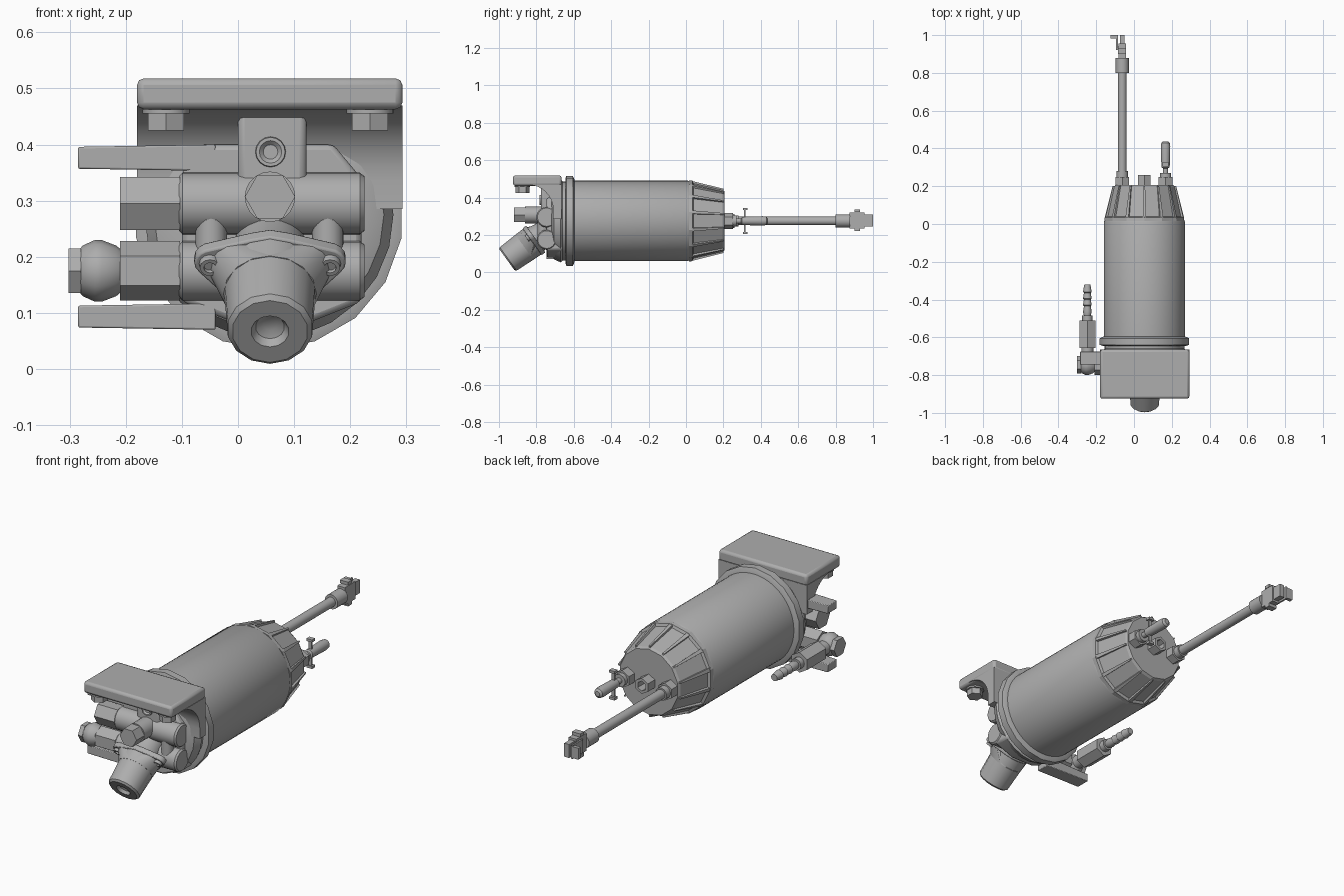
import bpy, bmesh, math
from mathutils import Vector

cube = bpy.data.objects.get("Cube")
if cube:
    bpy.data.objects.remove(cube, do_unlink=True)

grey = bpy.data.materials.new("plain grey")
grey.use_nodes = True
COLOUR = (0.42, 0.42, 0.42, 1)
grey.diffuse_color = COLOUR
grey.node_tree.nodes["Principled BSDF"].inputs["Base Color"].default_value = COLOUR

CX, CZ = 0.055, 0.275            # main axis of the canister
X, Y, Z = Vector((1, 0, 0)), Vector((0, 1, 0)), Vector((0, 0, 1))


def finish(name, bm, bevel=0, smooth=True):
    bmesh.ops.recalc_face_normals(bm, faces=bm.faces)
    mesh = bpy.data.meshes.new(name)
    bm.to_mesh(mesh)
    bm.free()
    ob = bpy.data.objects.new(name, mesh)
    bpy.context.collection.objects.link(ob)
    mesh.materials.append(grey)
    if bevel:
        mod = ob.modifiers.new("soft edges", 'BEVEL')
        mod.width, mod.segments, mod.limit_method = bevel, 2, 'ANGLE'
    if smooth:
        bpy.ops.object.select_all(action='DESELECT')
        ob.select_set(True)
        bpy.context.view_layer.objects.active = ob
        bpy.ops.object.shade_smooth_by_angle(angle=math.radians(32))
    return ob


def lathe(name, origin, axis, profile, sides=32, turn=0.0, smooth=True):
    """Revolve (distance, radius) pairs about an axis."""
    axis = Vector(axis).normalized()
    side = axis.cross(X if abs(axis.x) < 0.9 else Z).normalized()
    up = side.cross(axis)
    bm = bmesh.new()
    rings = []
    for t, r in profile:
        ring = []
        for i in range(sides):
            a = math.tau * i / sides + turn
            ring.append(bm.verts.new(Vector(origin) + axis * t
                                     + (side * math.cos(a) + up * math.sin(a)) * r))
        rings.append(ring)
    for a, b in zip(rings, rings[1:]):
        for i in range(sides):
            j = (i + 1) % sides
            bm.faces.new((a[i], a[j], b[j], b[i]))
    bm.faces.new(rings[0])
    bm.faces.new(rings[-1])
    return finish(name, bm, smooth=smooth)


def rod(name, origin, axis, length, r, sides=20, turn=0.0):
    return lathe(name, origin, axis, [(0, r), (length, r)], sides, turn, sides > 8)


def hull(name, points, bevel=0):
    bm = bmesh.new()
    for p in points:
        bm.verts.new(p)
    res = bmesh.ops.convex_hull(bm, input=bm.verts)
    bmesh.ops.delete(bm, geom=[v for v in bm.verts if not v.link_faces], context='VERTS')
    bmesh.ops.dissolve_limit(bm, angle_limit=0.02, verts=bm.verts, edges=bm.edges)
    return finish(name, bm, bevel)


def box(name, lo, hi, bevel=0):
    return hull(name, [(x, y, z) for x in (lo[0], hi[0]) for y in (lo[1], hi[1])
                       for z in (lo[2], hi[2])], bevel)


def prism_x(name, outline, x0, x1, bevel=0):
    """Extrude a (y, z) outline along x."""
    bm = bmesh.new()
    ends = [[bm.verts.new((x, y, z)) for y, z in outline] for x in (x0, x1)]
    for end in ends:
        bm.faces.new(end)
    for i in range(len(outline)):
        j = (i + 1) % len(outline)
        bm.faces.new((ends[0][i], ends[0][j], ends[1][j], ends[1][i]))
    return finish(name, bm, bevel)


# Canister, rolled flange and head disc
lathe("canister", (CX, 0, CZ), Y, [(-0.61, 0.215), (0.01, 0.215), (0.02, 0.21)], 64)
lathe("canister_flange", (CX, 0, CZ), Y,
      [(-0.645, 0.225), (-0.64, 0.24), (-0.605, 0.24), (-0.595, 0.218)], 18)
lathe("head_disc", (CX, 0, CZ), Y,
      [(-0.72, 0.17), (-0.705, 0.205), (-0.67, 0.222), (-0.66, 0.212), (-0.64, 0.212)], 24)

# End cap with tapered ribs
lathe("end_cap", (CX, 0, CZ), Y, [(0.015, 0.217), (0.035, 0.215), (0.04, 0.202),
                                  (0.195, 0.166), (0.206, 0.158)], 14, smooth=False)
for i in range(14):
    a = math.tau * (i + 0.5) / 14
    out = Vector((math.cos(a), 0, math.sin(a)))
    tan = Vector((-out.z, 0, out.x))
    hull("cap_rib", [Vector((CX, y, CZ)) + out * r + tan * w * s for s in (-1, 1)
                     for y, r, w in ((0.03, 0.18, 0.009), (0.03, 0.214, 0.009),
                                     (0.2, 0.15, 0.004), (0.2, 0.172, 0.004))])

# Drain boss on the end cap, with a hollow socket
lathe("drain_boss", (CX, 0.2, CZ), Y, [(0, 0.038), (0.06, 0.038), (0.06, 0.024), (0.01, 0.024)],
      6, smooth=False)

# Long sensor pipe with its connector
PX = -0.062
rod("pipe_nut", (PX, 0.2, CZ), Y, 0.05, 0.042, 6)
rod("pipe_collar", (PX, 0.25, CZ), Y, 0.03, 0.03)
rod("sensor_pipe", (PX, 0.2, CZ), Y, 0.62, 0.023)
rod("pipe_sleeve", (PX, 0.8, CZ), Y, 0.078, 0.035)
box("connector_body", (PX - 0.02, 0.875, 0.235), (PX + 0.02, 0.955, 0.32))
box("connector_tip", (PX - 0.013, 0.95, 0.245), (PX + 0.013, 1.0, 0.31))
box("connector_latch", (PX - 0.032, 0.92, 0.245), (PX - 0.024, 1.0, 0.31))
box("latch_tab", (PX - 0.063, 0.982, 0.25), (PX - 0.026, 1.0, 0.305))
for z in (0.22, 0.322):
    box("connector_rail", (PX - 0.024, 0.9, z), (PX + 0.02, 0.93, z + 0.015))
box("latch_bridge", (PX - 0.03, 0.92, 0.26), (PX, 0.94, 0.295))

# Short drain valve with its clip
VX = 0.167
rod("valve_nut", (VX, 0.2, CZ), Y, 0.05, 0.042, 6)
rod("valve_collar", (VX, 0.25, CZ), Y, 0.02, 0.03)
lathe("valve_stem", (VX, 0.26, CZ), Y, [(0, 0.014), (0.035, 0.014), (0.04, 0.022),
                                        (0.15, 0.025), (0.17, 0.022), (0.178, 0.012)], 20)
for s in (-1, 1):
    box("clip_prong", (VX - 0.008, 0.31, CZ + s * 0.02), (VX + 0.008, 0.318, CZ + s * 0.07))
    box("clip_end", (VX - 0.015, 0.305, CZ + s * 0.058), (VX + 0.015, 0.328, CZ + s * 0.07))

# Mounting bracket: top plate curving down into a back wall
box("bracket_plate", (-0.18, -0.925, 0.463), (0.293, -0.665, 0.518), 0.012)
curve = [(-0.71 - 0.14 * (1 - math.sin(a)), 0.335 + 0.135 * math.cos(a))
         for a in (math.pi / 2 * i / 8 for i in range(9))]
for name, x0, x1, low in (("bracket_wall_left", 0.17, 0.293, 0.285),
                          ("bracket_wall_middle", -0.1, 0.17, 0.285),
                          ("bracket_wall_right", -0.18, -0.1, 0.33)):
    prism_x(name, curve + [(-0.71, low), (-0.665, low), (-0.665, 0.47)], x0, x1)
for x in (-0.128, 0.235):
    rod("bracket_washer", (x, -0.875, 0.455), Z, 0.008, 0.042)
    rod("bracket_bolt", (x, -0.875, 0.425), Z, 0.04, 0.037, 6)

# Valve head casting
hull("head_block", [(x, y, z) for x, z in ((-0.1, 0.12), (-0.1, 0.35), (-0.07, 0.4), (0.17, 0.4),
                                          (0.22, 0.34), (0.22, 0.12), (0.12, 0.08), (0, 0.08))
                    for y in (-0.745, -0.66)], 0.01)
box("centre_web", (0, -0.775, 0.28), (0.122, -0.68, 0.47), 0.012)
lathe("web_hole_rim", (0.058, -0.77, 0.387), -Y, [(0, 0.028), (0.012, 0.026), (0.012, 0.02),
                                                  (0.002, 0.01)], 16)
PY = -0.745
for level, z, r in (("upper", 0.295, 0.055), ("lower", 0.175, 0.053)):
    lathe(level + "_port", (-0.105, PY, z), X, [(0, r - 0.006), (0.006, r), (0.322, r),
                                                (0.33, r - 0.006)], 24)
    rod(level + "_port_hex", (-0.21, PY, z), X, 0.107, r, 6, math.pi / 6 * (level == "lower"))
for x in (-0.048, 0.16):
    rod("port_strut", (x, -0.765, 0.17), Z, 0.13, 0.028, 16)
for z0, z1 in ((0.357, 0.396), (0.074, 0.113)):
    hull("side_arm", [(x, y, z) for x, w in ((-0.285, 0), (-0.04, 0.004))
                      for y, z in ((-0.745, z0 - w), (-0.745, z1 + w),
                                   (-0.675, z0 - w), (-0.675, z1 + w))], 0.003)

# Central plug bolt
rod("plug_stem", (0.057, -0.86, 0.307), Y, 0.12, 0.045, 20)
rod("plug_hex", (0.057, -0.92, 0.307), Y, 0.065, 0.045, 6, math.pi / 6)

# Elbow fitting with hose barb
EX, EZ = -0.247, 0.175
lathe("elbow_ring", (-0.285, PY, EZ), X, [(0, 0.035), (0.008, 0.045), (0.03, 0.055),
                                          (0.042, 0.055), (0.068, 0.045), (0.08, 0.035)], 12)
rod("elbow_end_nut", (-0.302, PY, EZ), X, 0.022, 0.046, 6)
rod("elbow_neck", (EX, PY, EZ), Y, 0.1, 0.032, 16)
rod("barb_hex", (EX, -0.657, EZ), Y, 0.145, 0.049, 6)
barb = [(0, 0.027), (0.03, 0.027), (0.03, 0.018)]
for i in range(4):
    t = 0.05 + i * 0.035
    barb += [(t, 0.023), (t + 0.03, 0.018)]
lathe("hose_barb", (EX, -0.515, EZ), Y, barb + [(0.195, 0.016)], 16)

# Tilted priming pump: knob, eared flange and stem
end = Vector((0.057, -0.957, 0.067))
axis = Vector((0, 0.81, 0.585)).normalized()
rise = X.cross(axis)
lathe("pump_knob", end, axis, [(0.02, 0.012), (0.014, 0.026), (0, 0.034), (0, 0.068),
                               (0.008, 0.077), (0.11, 0.082), (0.19, 0.085)], 14)


def disc_points(dx, dr, r, t, count=16):
    c = end + axis * t + X * dx + rise * dr
    return [c + (X * math.cos(math.tau * i / count) + rise * math.sin(math.tau * i / count)) * r
            for i in range(count)]


flange = []
for t in (0.165, 0.19):
    flange += disc_points(0, 0, 0.088, t)
    for s in (-1, 1):
        flange += disc_points(s * 0.105, 0.03, 0.03, t)
hull("pump_flange", flange, 0.004)
hull("pump_shoulder", disc_points(0, 0, 0.083, 0.115) + disc_points(-0.06, 0.02, 0.05, 0.168)
     + disc_points(0.06, 0.02, 0.05, 0.168))
lathe("pump_stem", end, axis, [(0.185, 0.08), (0.21, 0.07), (0.29, 0.06)], 20)
for s in (-1, 1):
    lathe("flange_screw", end + axis * 0.17 + X * s * 0.107 + rise * 0.03, -axis,
          [(0, 0.02), (0.018, 0.018), (0.018, 0.011), (0.01, 0.011)], 12)
